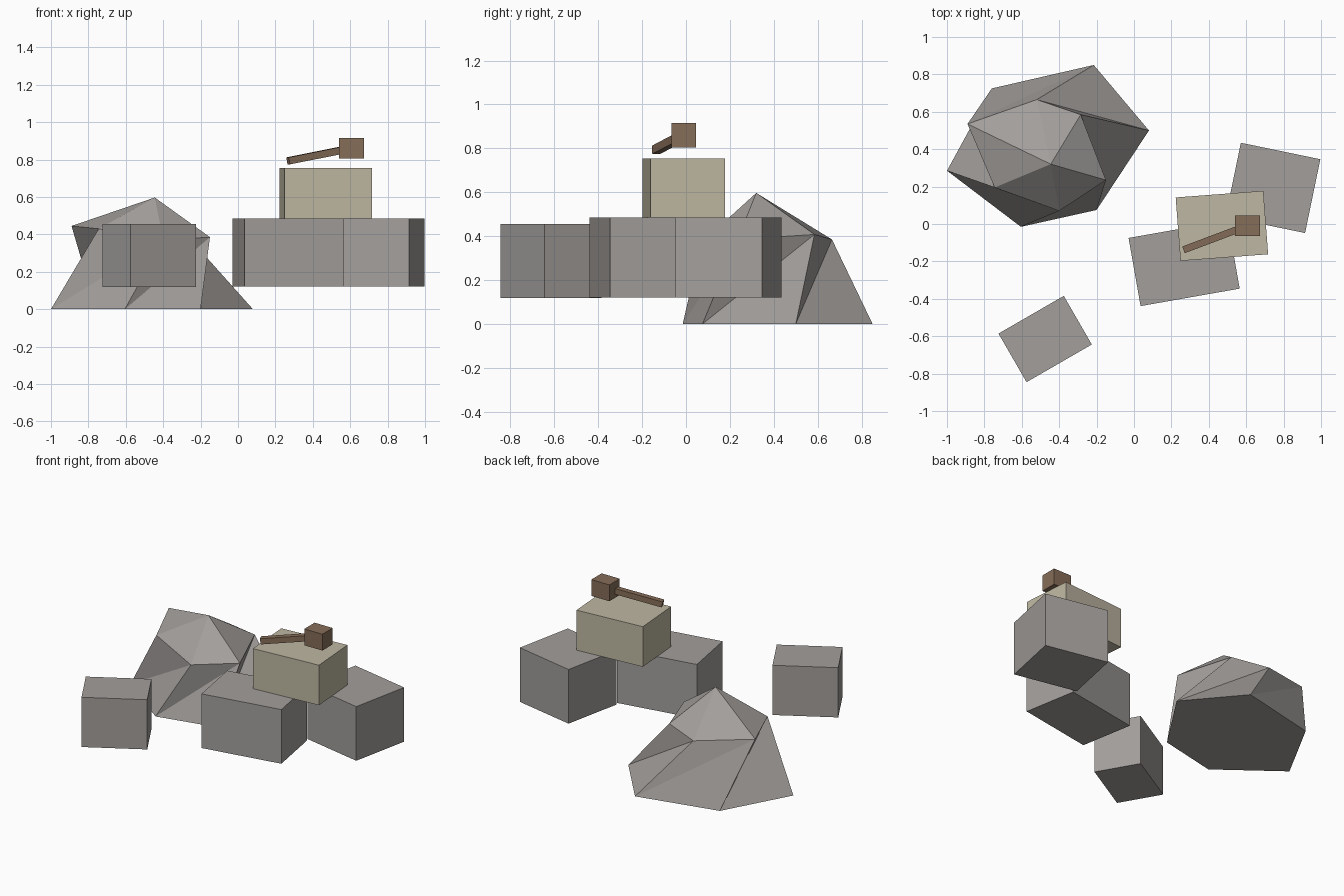
import bpy, bmesh, math
from mathutils import Vector

if "Cube" in bpy.data.objects:
    bpy.data.objects.remove(bpy.data.objects["Cube"])


def material(name, rgb):
    m = bpy.data.materials.new(name)
    lin = [((c / 255 + 0.055) / 1.055) ** 2.4 for c in rgb]
    m.diffuse_color = (*lin, 1)
    m.use_nodes = True
    m.node_tree.nodes["Principled BSDF"].inputs["Base Color"].default_value = m.diffuse_color
    return m


GREY = material("stone_grey", (163, 159, 156))
TAN = material("pale_sandstone", (190, 183, 162))
BROWN = material("wood_brown", (134, 109, 88))


def finish(name, bm, mat):
    bmesh.ops.recalc_face_normals(bm, faces=bm.faces)
    me = bpy.data.meshes.new(name)
    bm.to_mesh(me)
    bm.free()
    me.materials.append(mat)
    ob = bpy.data.objects.new(name, me)
    bpy.context.collection.objects.link(ob)
    return ob


def box(name, center, size, mat, turn=0.0, tilt=0.0):
    bm = bmesh.new()
    bmesh.ops.create_cube(bm, size=1)
    bmesh.ops.scale(bm, vec=size, verts=bm.verts)
    ob = finish(name, bm, mat)
    ob.location = center
    ob.rotation_euler = (0, tilt, turn)
    return ob


# Stone blocks: centre, size, turn in degrees
box("front_block", (0.268, -0.21, 0.303), (0.538, 0.37, 0.365), GREY, math.radians(10))
box("right_block", (0.743, 0.193, 0.303), (0.434, 0.403, 0.365), GREY, math.radians(-11.7))
box("loose_block", (-0.475, -0.615, 0.287), (0.403, 0.30, 0.335), GREY, math.radians(30))
box("upper_block", (0.47, -0.01, 0.62), (0.47, 0.34, 0.27), TAN, math.radians(4.3))

# Mallet: head and a sloping handle running into it
box("mallet_head", (0.607, -0.01, 0.86), (0.135, 0.11, 0.11), BROWN)
a, b = Vector((0.268, -0.137, 0.793)), Vector((0.60, -0.012, 0.859))
d = b - a
box("mallet_handle", (a + b) / 2, (d.length, 0.038, 0.038), BROWN,
    math.atan2(d.y, d.x), -math.asin(d.z / d.length))

# Boulder: uneven hexagonal base ring, staggered upper ring, single peak
base = [(-1, 0.285), (-0.605, -0.015), (-0.2, 0.075), (0.08, 0.5), (-0.215, 0.85), (-0.76, 0.725)]
upper = [(-0.745, 0.195, 0.43), (-0.4, 0.07, 0.37), (-0.15, 0.235, 0.385),
         (-0.285, 0.585, 0.408), (-0.52, 0.665, 0.385), (-0.89, 0.535, 0.445)]
bm = bmesh.new()
lo = [bm.verts.new((x, y, 0)) for x, y in base]
hi = [bm.verts.new(p) for p in upper]
peak = bm.verts.new((-0.445, 0.32, 0.597))
bm.faces.new(lo[::-1])
for i in range(6):
    j = (i + 1) % 6
    bm.faces.new((lo[i], lo[j], hi[j]))
    bm.faces.new((lo[i], hi[j], hi[i]))
    bm.faces.new((hi[i], hi[j], peak))
finish("boulder", bm, GREY)
